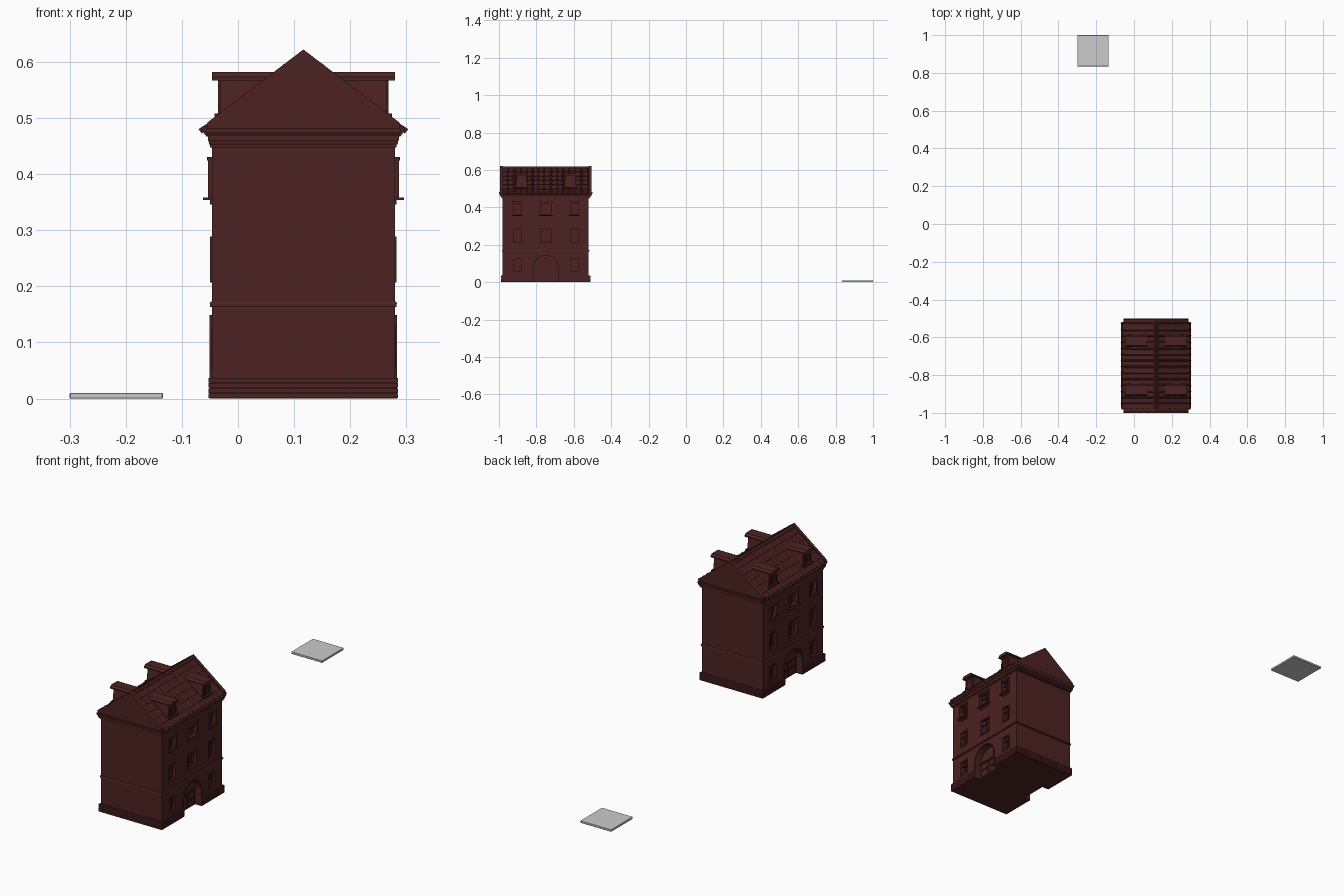
import bpy, bmesh, math
from mathutils import Vector

if "Cube" in bpy.data.objects:
    bpy.data.objects.remove(bpy.data.objects["Cube"])

CX, CY = 0.1165, -0.75          # house centre
HX, HY = 0.163, 0.23            # wall half sizes
mat = bpy.data.materials.new("dark_red")
mat.diffuse_color = (0.075, 0.016, 0.016, 1)
mat.use_nodes = True
mat.node_tree.nodes["Principled BSDF"].inputs["Base Color"].default_value = mat.diffuse_color


def box(bm, x0, x1, y0, y1, z0, z1):
    v = [bm.verts.new((x, y, z)) for z in (z0, z1)
         for x, y in ((x0, y0), (x1, y0), (x1, y1), (x0, y1))]
    for f in ((3, 2, 1, 0), (4, 5, 6, 7), (0, 1, 5, 4), (1, 2, 6, 5), (2, 3, 7, 6), (3, 0, 4, 7)):
        bm.faces.new([v[i] for i in f])


def loft(bm, a, b):
    """Closed solid between two matching outlines."""
    va, vb = [bm.verts.new(p) for p in a], [bm.verts.new(p) for p in b]
    n = len(va)
    bm.faces.new(va[::-1])
    bm.faces.new(vb)
    for i in range(n):
        bm.faces.new((va[i], va[(i + 1) % n], vb[(i + 1) % n], vb[i]))


def along_x(bm, pts, x0, x1):
    loft(bm, [(x0, y, z) for y, z in pts], [(x1, y, z) for y, z in pts])


def along_y(bm, pts, y0, y1):
    loft(bm, [(x, y0, z) for x, z in pts], [(x, y1, z) for x, z in pts])


def finish(name, bm, mirror=False, cutter=None, colour=True):
    bmesh.ops.recalc_face_normals(bm, faces=bm.faces)
    me = bpy.data.meshes.new(name)
    bm.to_mesh(me)
    bm.free()
    ob = bpy.data.objects.new(name, me)
    ob.location = (CX, CY, 0)
    bpy.context.collection.objects.link(ob)
    if colour:
        me.materials.append(mat)
    if cutter:
        m = ob.modifiers.new("openings", 'BOOLEAN')
        m.object, m.operation, m.solver = cutter, 'DIFFERENCE', 'EXACT'
    if mirror:
        ob.modifiers.new("mirror", 'MIRROR')
    return ob


def arch(r, spring, bottom, n=16):
    return ([(r, bottom)] + [(r * math.cos(math.pi * i / n), spring + r * math.sin(math.pi * i / n))
                             for i in range(n + 1)] + [(-r, bottom)])


# window list: y, half width, z0, z1, frame projection
windows = [(s * 0.152, 0.026, 0.053, 0.13, 0.002) for s in (-1, 1)]
for y, hw in ((-0.152, 0.026), (0, 0.035), (0.152, 0.026)):
    windows += [(y, hw, 0.207, 0.289, 0.003), (y, hw, 0.358, 0.424, 0.007)]

# cutter for window recesses and archways on both facades
bm = bmesh.new()
for s in (-1, 1):
    for y, hw, z0, z1, out in windows:
        a, b = sorted((s * (HX - 0.012), s * 0.2))
        box(bm, a, b, y - hw + 0.005, y + hw - 0.005, z0 + 0.005, z1 - 0.005)
    along_x(bm, arch(0.066, 0.077, -0.01), s * (HX - 0.03), s * 0.2)
cutter = finish("opening_cutter", bm, colour=False)
cutter.hide_render = True
cutter.display_type = 'WIRE'

# walls
bm = bmesh.new()
box(bm, -HX, HX, -HY, HY, 0, 0.45)
finish("walls", bm, cutter=cutter)


# rectangular bands around the house: z0, z1, overhang bottom, overhang top, y factor
def bands(name, rows, cut=None):
    for i, (z0, z1, o0, o1, ey) in enumerate(rows):
        bm = bmesh.new()
        rect = lambda o, z: [(sx * (HX + o), sy * (HY + o * ey), z)
                             for sx, sy in ((-1, -1), (1, -1), (1, 1), (-1, 1))]
        loft(bm, rect(o0, z0), rect(o1, z1))
        finish(f"{name}_{i + 1}", bm, cutter=cut)


plinth = [(0, 0.036, 0.003, 0.003, 1.5)]
plinth += [(0.0008 + i * 0.0092, 0.0088 + i * 0.0092, 0.006, 0.006, 1.5) for i in range(4)]
bands("plinth_course", plinth, cutter)
bands("string_course", [(0.163, 0.168, 0.003, 0.003, 1), (0.168, 0.173, 0.0045, 0.002, 1)])
bands("cornice", [(0.447, 0.453, 0.003, 0.003, 1.5), (0.453, 0.46, 0.005, 0.006, 1.8),
                  (0.46, 0.468, 0.007, 0.007, 2), (0.468, 0.475, 0.008, 0.01, 2),
                  (0.475, 0.481, 0.01, 0.01, 2)])

# window frames, glazing bars and sills (mirrored to the other facade)
bm = bmesh.new()
for y, hw, z0, z1, out in windows:
    i, o, t = HX - 0.01, HX + out, 0.006
    box(bm, i, o, y - hw, y - hw + t, z0, z1)
    box(bm, i, o, y + hw - t, y + hw, z0, z1)
    box(bm, i, o, y - hw + t, y + hw - t, z0, z0 + t)
    box(bm, i, o, y - hw + t, y + hw - t, z1 - t, z1)
    zb = z0 + (z1 - z0) * 0.64
    box(bm, i - 0.003, HX - 0.005, y - 0.0018, y + 0.0018, z0 + t, z1 - t)
    box(bm, i - 0.003, HX - 0.005, y - hw + t, y + hw - t, zb - 0.0018, zb + 0.0018)
    if z0 > 0.3:
        box(bm, HX - 0.003, HX + 0.016, y - hw - 0.003, y + hw + 0.003, z0 - 0.004, z0)
        box(bm, HX - 0.003, HX + 0.009, y - hw - 0.002, y + hw + 0.002, z1, z1 + 0.006)
        box(bm, HX - 0.003, HX + 0.003, y - hw + 0.002, y + hw - 0.002, z0 - 0.012, z0 - 0.004)
finish("windows", bm, mirror=True)

# arched doorway surround and panelled doors
bm = bmesh.new()
inner, outer = arch(0.066, 0.077, 0), arch(0.072, 0.077, 0)
for k in range(len(inner) - 1):
    along_x(bm, [inner[k], outer[k], outer[k + 1], inner[k + 1]], HX - 0.02, HX + 0.004)
finish("arch_surround", bm, mirror=True)
bm = bmesh.new()
for s in (-1, 1):
    for z0, z1 in ((0.006, 0.036), (0.042, 0.072)):
        a, b = sorted((s * 0.006, s * 0.056))
        box(bm, HX - 0.032, HX - 0.026, a, b, z0, z1)
box(bm, HX - 0.032, HX - 0.024, -0.066, 0.066, 0.076, 0.081)
finish("door_panels", bm, mirror=True)

# roof core and raised gable ends
bm = bmesh.new()
along_y(bm, [(-0.174, 0.478), (0.174, 0.478), (0, 0.610)], -HY, HY)
finish("roof_core", bm)
for name, s in (("front", -1), ("back", 1)):
    bm = bmesh.new()
    along_y(bm, [(-0.171, 0.478), (0.171, 0.478), (0.171, 0.492), (0, 0.622), (-0.171, 0.492)],
            s * 0.228, s * 0.244)
    finish(name + "_gable", bm)

# eaves gutter
bm = bmesh.new()
along_y(bm, [(0.165, 0.467), (0.173, 0.467), (0.1815, 0.479), (0.178, 0.485), (0.165, 0.485)],
        -0.232, 0.232)
finish("gutter", bm, mirror=True)

# roof tiles: one rolled tile, arrayed along the eaves and down the slope
COLS, ROWS = 14, 6
w = 0.456 / COLS
down = Vector((0.181, 0, -0.138)).normalized()
nrm = Vector((-down.z, 0, down.x))
step = 0.2265 / ROWS
prof = [(0, -0.004), (0, 0.001), (w * 0.66, 0.001), (w * 0.72, 0.004), (w * 0.83, 0.0058),
        (w * 0.94, 0.004), (w, 0.001), (w, -0.004)]
origin = Vector((0, -0.228, 0.611))
put = lambda u, lift: [origin + down * u + nrm * (n + lift) + Vector((0, y, 0)) for y, n in prof]
bm = bmesh.new()
loft(bm, put(0, 0), put(step * 1.04, 0.0035))
tiles = finish("roof_tiles", bm)
for count, off in ((COLS, (0, w, 0)), (ROWS, down * step)):
    m = tiles.modifiers.new("repeat", 'ARRAY')
    m.count, m.use_relative_offset, m.use_constant_offset = count, False, True
    m.constant_offset_displace = off
tiles.modifiers.new("mirror", 'MIRROR')

# ridge cap
bm = bmesh.new()
along_y(bm, [(-0.011, 0.604), (0.011, 0.604), (0.008, 0.613), (0.003, 0.618), (-0.003, 0.618),
             (-0.008, 0.613)], -0.228, 0.228)
finish("ridge_cap", bm)

# dormers: flared body, framed window, sill and bevelled cap
for name, y in (("front", -0.129), ("back", 0.131)):
    bm = bmesh.new()
    along_x(bm, [(y - 0.035, 0.498), (y + 0.035, 0.498), (y + 0.026, 0.568), (y - 0.026, 0.568)],
            0.05, 0.148)
    along_x(bm, [(y - 0.032, 0.567), (y + 0.032, 0.567), (y + 0.032, 0.573),
                 (y + 0.024, 0.582), (y - 0.024, 0.582), (y - 0.032, 0.573)], 0.045, 0.163)
    box(bm, 0.14, 0.158, y - 0.036, y + 0.036, 0.503, 0.508)
    for s in (-1, 1):
        a, b = sorted((y + s * 0.018, y + s * 0.023))
        box(bm, 0.14, 0.152, a, b, 0.508, 0.567)
    box(bm, 0.14, 0.152, y - 0.018, y + 0.018, 0.561, 0.567)
    box(bm, 0.14, 0.150, y - 0.0018, y + 0.0018, 0.508, 0.561)
    box(bm, 0.14, 0.150, y - 0.018, y + 0.018, 0.541, 0.545)
    finish(name + "_dormers", bm, mirror=True)

# separate grey paving slab
bm = bmesh.new()
box(bm, -0.30, -0.134, 0.834, 1.0, 0, 0.01)
bmesh.ops.bevel(bm, geom=bm.edges[:], offset=0.0012, segments=1, affect='EDGES')
slab = finish("paving_slab", bm, colour=False)
slab.location = (0, 0, 0)
